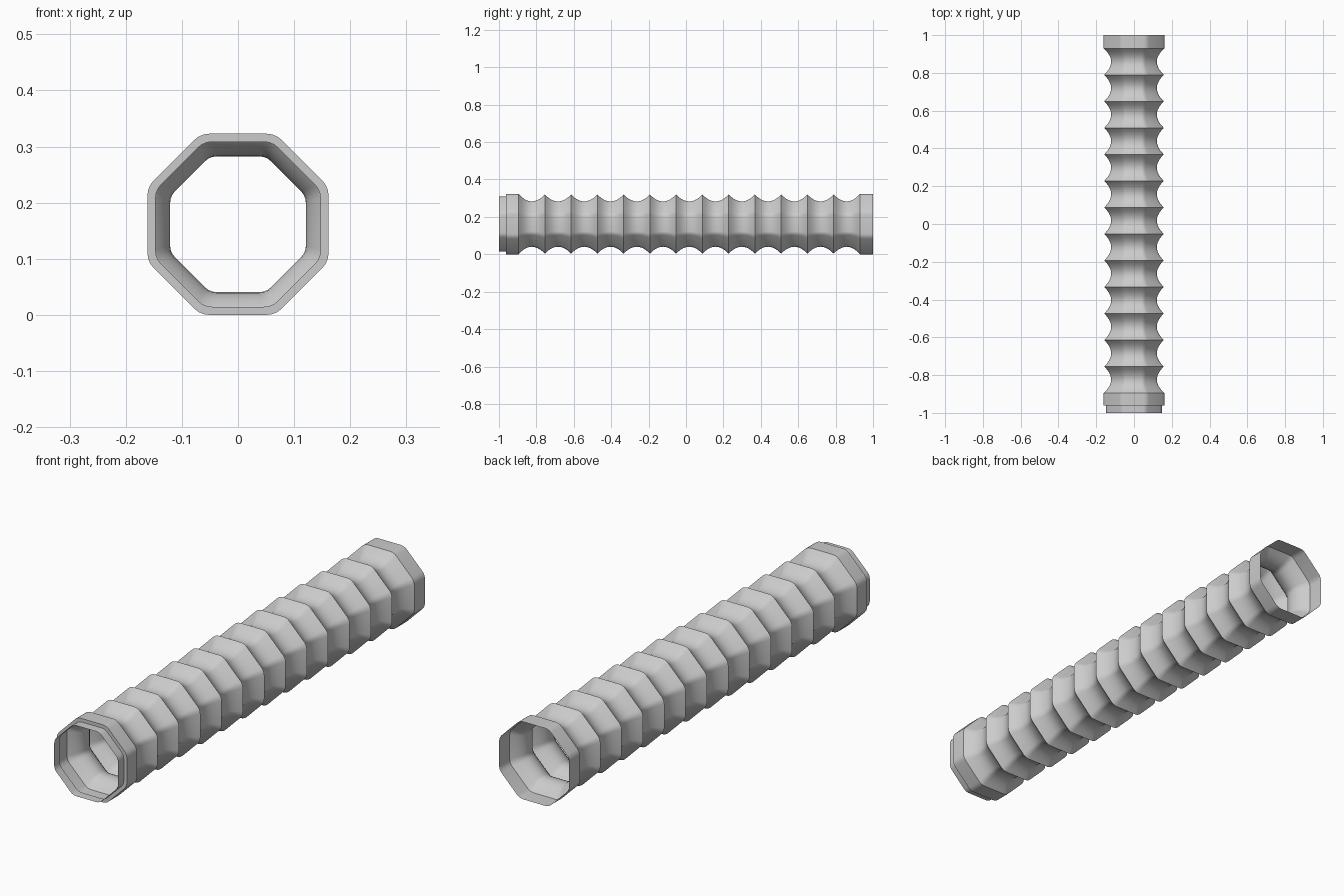
import bpy, bmesh, math

if "Cube" in bpy.data.objects:
    bpy.data.objects.remove(bpy.data.objects["Cube"])

CENTER_Z = 0.1615
PEAK, VALLEY, END, LIP = 0.158, 0.121, 0.1615, 0.147
START, STOP, RIBS, STEPS = -0.895, 0.93, 13, 10


def octagon(apothem, y):
    """Octagon with flat top and rounded corners, as points at depth y."""
    radius = apothem * 0.24
    corner = (apothem - radius) / math.cos(math.pi / 8)
    pts = []
    for i in range(8):
        mid = math.pi / 8 + i * math.pi / 4
        cx, cz = corner * math.cos(mid), corner * math.sin(mid)
        for k in range(4):
            a = mid + (k / 3 - 0.5) * math.pi / 4
            pts.append((cx + radius * math.cos(a), y,
                        CENTER_Z + cz + radius * math.sin(a)))
    return pts


# Lengthwise profile (y, apothem): front lip, plain collar, bellows, plain end
profile = [(-1.0, LIP), (-0.962, LIP), (-0.962, END), (START, END)]
pitch = (STOP - START) / RIBS
for r in range(RIBS):
    for s in range(1, STEPS + 1):
        u = 2 * s / STEPS - 1
        y = START + (r + s / STEPS) * pitch
        at_end = (r == 0 and u < 0) or (r == RIBS - 1 and u > 0)
        top = END if at_end else PEAK
        profile.append((y, VALLEY + (top - VALLEY) * u * u))
profile.append((1.0, END))

# Loft an open, thin-walled tube through the sections
bm = bmesh.new()
rings = [[bm.verts.new(p) for p in octagon(a, y)] for y, a in profile]
for lo, hi in zip(rings, rings[1:]):
    n = len(lo)
    for i in range(n):
        j = (i + 1) % n
        bm.faces.new((lo[i], hi[i], hi[j], lo[j]))
bm.normal_update()

mesh = bpy.data.meshes.new("corrugated_tube")
bm.to_mesh(mesh)
bm.free()
tube = bpy.data.objects.new("corrugated_tube", mesh)
bpy.context.collection.objects.link(tube)

# Smooth flanks with crisp rib crests
bpy.context.view_layer.objects.active = tube
tube.select_set(True)
bpy.ops.object.shade_smooth_by_angle(angle=math.radians(32))
